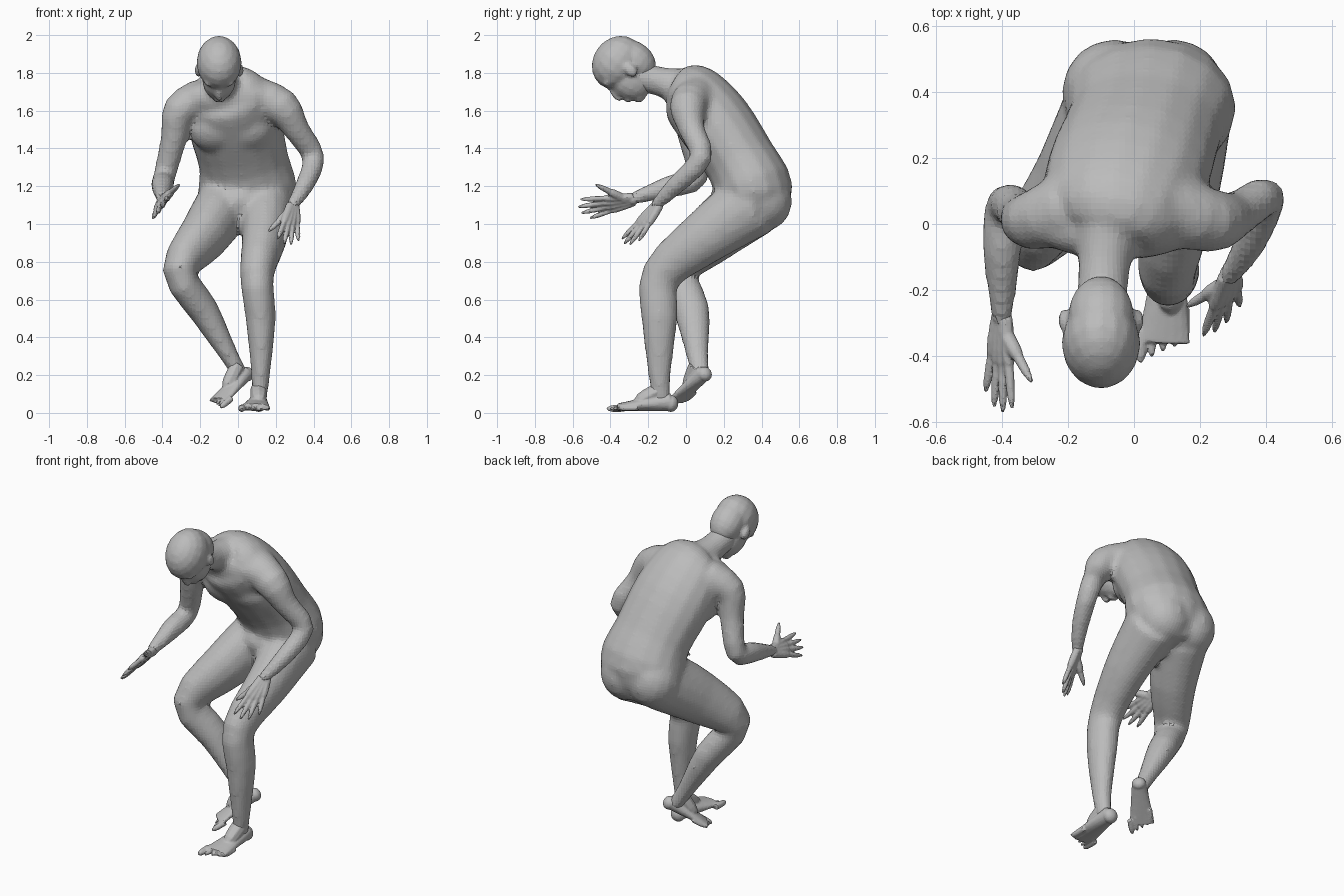
import bpy
import bmesh
from math import cos, sin, pi, radians
from mathutils import Matrix, Vector

default_cube = bpy.data.objects.get("Cube")
if default_cube:
    bpy.data.objects.remove(default_cube, do_unlink=True)

skin = bpy.data.materials.new("grey_skin")
skin.use_nodes = True
skin.diffuse_color = (0.5, 0.5, 0.5, 1)
skin.node_tree.nodes["Principled BSDF"].inputs["Base Color"].default_value = skin.diffuse_color


def loft(bm, sections, sides=16):
    """Closed tube through (centre, half width, half depth) sections."""
    last = len(sections) - 1
    rings = []
    for i, (centre, width, depth) in enumerate(sections):
        before, after = sections[max(i - 1, 0)][0], sections[min(i + 1, last)][0]
        tangent = (after - before).normalized()
        across = Vector((1, 0, 0))
        across = (across - tangent * tangent.dot(across)).normalized()
        outward = tangent.cross(across)
        ring = []
        for k in range(sides):
            angle = 2 * pi * k / sides
            offset = across * cos(angle) * width + outward * sin(angle) * depth
            ring.append(bm.verts.new(centre + offset))
        rings.append(ring)
    for lower, upper in zip(rings, rings[1:]):
        for k in range(sides):
            following = (k + 1) % sides
            bm.faces.new((lower[k], lower[following], upper[following], upper[k]))
    bm.faces.new(reversed(rings[0]))
    bm.faces.new(rings[-1])


def limb(bm, *joints, flatten=1, steps=3):
    """Smooth tube through (x, y, z, radius) joints."""
    points = [Vector(joint) for joint in joints]
    padded = [points[0], *points, points[-1]]
    curve = []
    for a, b, c, d in zip(padded, padded[1:], padded[2:], padded[3:]):
        for step in range(steps):
            t = step / steps
            leave, arrive = (c - a) / 2, (d - b) / 2
            bend = (b - c) * 2 + leave + arrive
            swing = (c - b) * 3 - leave * 2 - arrive
            curve.append(b + t * (leave + t * (swing + t * bend)))
    curve.append(points[-1])
    loft(bm, [(point.xyz, point.w, point.w * flatten) for point in curve])


def ellipsoid(bm, centre, radii, tilt=0):
    matrix = (Matrix.Translation(centre) @ Matrix.Rotation(radians(tilt), 4, "X")
              @ Matrix.Diagonal((*radii, 1)))
    bmesh.ops.create_uvsphere(bm, u_segments=16, v_segments=10, radius=1, matrix=matrix)


def digit(bm, base, tip, radius):
    """Finger or toe: a tube with a rounded tip."""
    base, tip = Vector(base), Vector(tip)
    sections = []
    for step in range(6):
        t = step / 5
        size = radius * (1 - 0.6 * t ** 6)
        sections.append((base.lerp(tip, t), size, size))
    loft(bm, sections, sides=8)


def finish(name, bm, voxel, matrix=None, iterations=3):
    """Fuse the overlapping volumes of one part into a single surface."""
    if matrix:
        bm.transform(matrix)
    bmesh.ops.recalc_face_normals(bm, faces=bm.faces)
    mesh = bpy.data.meshes.new(name)
    bm.to_mesh(mesh)
    bm.free()
    mesh.materials.append(skin)
    obj = bpy.data.objects.new(name, mesh)
    bpy.context.collection.objects.link(obj)
    remesh = obj.modifiers.new("fuse", "REMESH")
    remesh.mode = "VOXEL"
    remesh.voxel_size = voxel
    soften = obj.modifiers.new("soften", "SMOOTH")
    soften.iterations = iterations


# Torso from pelvis to shoulders, then the neck
body = bmesh.new()
limb(body, (.03, .36, 1, .17), (.05, .36, 1.17, .26), (.03, .29, 1.33, .24),
     (-.02, .15, 1.54, .25), (-.06, .02, 1.69, .22), (-.08, -.04, 1.73, .14), flatten=.8)
limb(body, (-.07, .03, 1.71, .12), (-.09, -.12, 1.75, .08), (-.1, -.28, 1.79, .08))

# Collar, chest, groin and buttock masses
collar = (-.05, -.01, 1.67)
ellipsoid(body, collar, (.26, .1, .1), tilt=35)
groin = (.01, .25, 1.12)
ellipsoid(body, groin, (.16, .13, .11))
for side in (-1, 1):
    ellipsoid(body, (side * .08 - .04, .05, 1.49), (.14, .09, .12), tilt=35)
    ellipsoid(body, (side * .09 + .03, .4, 1.13), (.16, .16, .17), tilt=25)

# Left and right arms, shoulder to wrist
limb(body, (.1, .05, 1.67, .11), (.23, .01, 1.62, .1), (.31, .03, 1.5, .07),
     (.4, .08, 1.35, .06), (.35, -.06, 1.2, .05), (.28, -.17, 1.09, .03))
limb(body, (-.2, .05, 1.66, .11), (-.31, .01, 1.6, .09), (-.34, .03, 1.45, .07),
     (-.39, .06, 1.25, .06), (-.4, -.08, 1.2, .06), (-.4, -.3, 1.13, .03))

# Left standing leg and right trailing leg, hip to ankle
limb(body, (.15, .34, 1.1, .15), (.14, .1, .93, .12), (.1, -.13, .73, .09),
     (.12, -.14, .5, .08), (.12, -.14, .2, .05), (.11, -.13, .06, .04), flatten=1.2)
limb(body, (-.07, .34, 1.1, .15), (-.18, .13, .94, .13), (-.31, -.04, .75, .09),
     (-.18, .03, .54, .08), (-.05, .06, .31, .05), (.02, .08, .19, .04), flatten=1.2)
finish("body", body, voxel=.018, iterations=6)

# Head, modelled upright facing the front, then pitched forward
head = bmesh.new()
cranium = (0, 0, .04)
ellipsoid(head, cranium, (.12, .15, .13))
occiput = (0, .06, -.02)
ellipsoid(head, occiput, (.1, .1, .13))
jaw = (0, -.03, -.06)
ellipsoid(head, jaw, (.09, .11, .13))
chin = (0, -.07, -.16)
ellipsoid(head, chin, (.04, .04, .03))
mouth = (0, -.12, -.12)
ellipsoid(head, mouth, (.03, .02, .02))
nose = (0, -.14, -.05)
ellipsoid(head, nose, (.02, .02, .05), tilt=-15)
for side in (-1, 1):
    brow = (side * .04, -.12, .02)
    ellipsoid(head, brow, (.04, .02, .02))
    ear = (side * .11, .01, -.04)
    ellipsoid(head, ear, (.02, .03, .04), tilt=-10)
finish("head", head, voxel=.011,
       matrix=Matrix.Translation((-.1, -.33, 1.83)) @ Matrix.Rotation(radians(53), 4, "X"))


def hand(name, wrist, index, little, thumb):
    """Four fingers fanned between the index and little tips, plus a thumb."""
    bm = bmesh.new()
    wrist, index, little = Vector(wrist), Vector(index), Vector(little)
    ellipsoid(bm, wrist, (.03, .03, .03))
    middle = index.lerp(little, .5)
    forward = (middle - wrist).normalized()
    for finger in range(4):
        tip = index.lerp(little, finger / 3)
        start = wrist + (tip - middle) / 4
        if finger in (1, 2):
            tip += forward * .03
        digit(bm, start, start.lerp(tip, .6), radius=.023)
        digit(bm, start.lerp(tip, .4), tip, radius=.015)
    root = wrist.lerp(index, .15)
    digit(bm, root, root.lerp(Vector(thumb), .6), radius=.024)
    digit(bm, root, thumb, radius=.017)
    finish(name, bm, voxel=.006)


hand("left_hand", wrist=(.29, -.15, 1.1), index=(.21, -.34, .92),
     little=(.32, -.25, .91), thumb=(.16, -.25, .96))
hand("right_hand", wrist=(-.4, -.28, 1.13), index=(-.37, -.56, 1.13),
     little=(-.45, -.51, 1.03), thumb=(-.31, -.48, 1.21))


def foot(name, matrix, mirror=1):
    """Foot with its heel at the origin, pointing forward; the big toe is inward."""
    bm = bmesh.new()
    heel = (0, -.03, .05)
    ellipsoid(bm, heel, (.045, .04, .045))
    # The sole widens and flattens towards the toes
    sole = []
    for step in range(6):
        t = step / 5
        height = .05 - .03 * t
        centre = Vector((-.02 * t, -.03 - .28 * t, height + .01))
        sole.append((centre, .045 + .035 * t, height))
    loft(bm, sole)
    instep = (0, -.22, .05)
    digit(bm, (0, -.07, .13), instep, radius=.045)
    for toe in range(5):
        x = toe * .034 - .09
        y = toe * .016 - .37
        digit(bm, (x, y + .1, .026), (x, y, .022), radius=.014 if toe else .02)
    bm.transform(Matrix.Diagonal((mirror, 1, 1, 1)))
    finish(name, bm, voxel=.006, matrix=matrix)


foot("left_foot", Matrix.Translation((.11, -.05, 0)))

# The right foot stands on its toes with the heel raised
heel, toes = Vector((.08, .13, .18)), Vector((-.12, -.04, .03))
back = (heel - toes).normalized()
up = Vector((-.4, -.4, .8))
up = (up - back * up.dot(back)).normalized()
frame = Matrix((back.cross(up), back, up)).transposed().to_4x4()
foot("right_foot", Matrix.Translation(heel) @ frame @ Matrix.Scale(.9, 4), mirror=-1)
